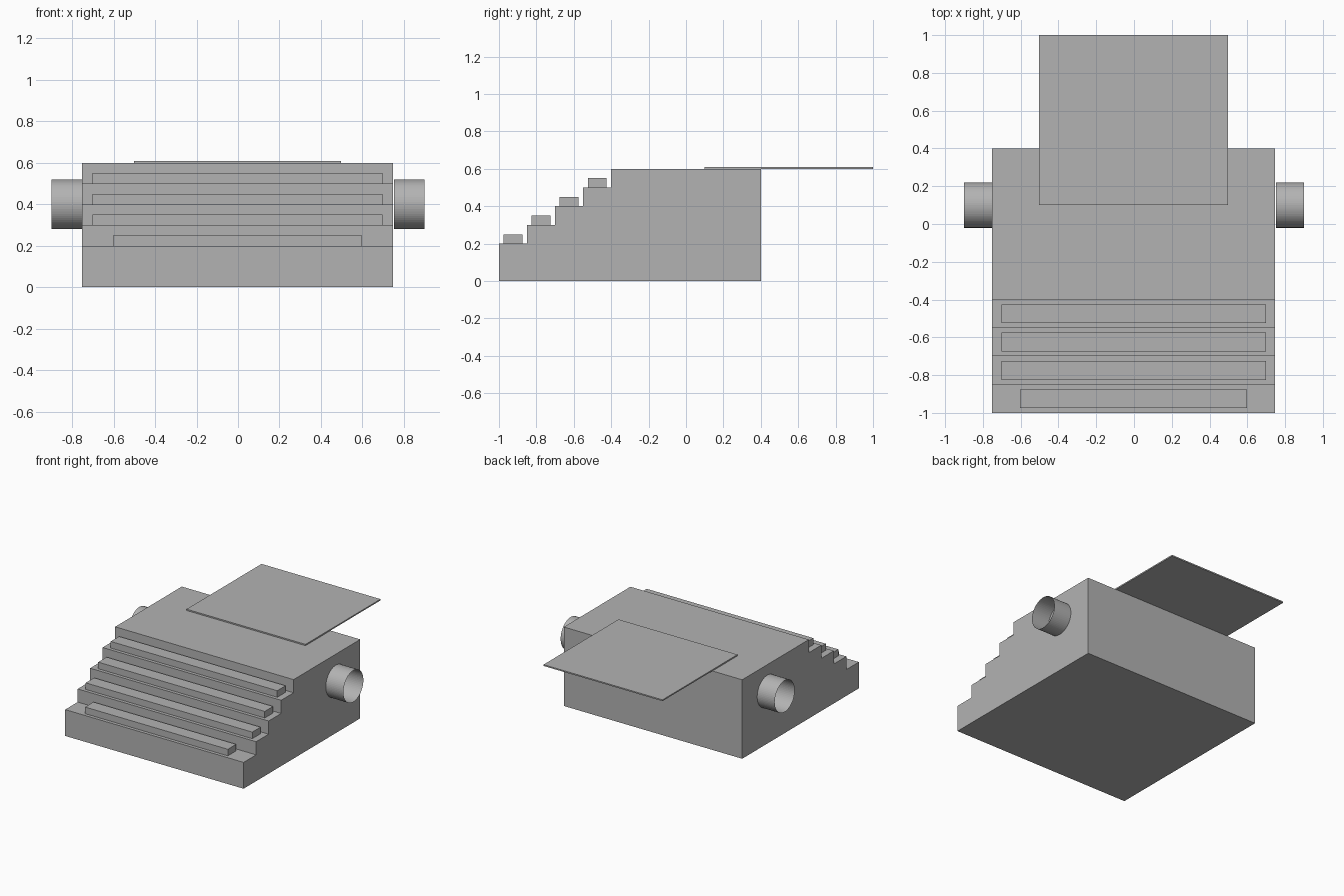
import bpy, bmesh, math
from mathutils import Matrix

if "Cube" in bpy.data.objects:
    bpy.data.objects.remove(bpy.data.objects["Cube"])

DX = -0.0025  # body sits a hair left of the knobs' centre

grey = bpy.data.materials.new("dark_grey")
grey.diffuse_color = (0.45, 0.45, 0.45, 1)
grey.use_nodes = True
grey.node_tree.nodes["Principled BSDF"].inputs["Base Color"].default_value = grey.diffuse_color


def finish(name, bm):
    mesh = bpy.data.meshes.new(name)
    bmesh.ops.recalc_face_normals(bm, faces=bm.faces)
    bm.to_mesh(mesh)
    bm.free()
    mesh.materials.append(grey)
    obj = bpy.data.objects.new(name, mesh)
    bpy.context.collection.objects.link(obj)
    return obj


def box(name, half, y, z):
    bm = bmesh.new()
    bmesh.ops.create_cube(bm, size=1)
    for v in bm.verts:
        v.co = [lo + (c + 0.5) * (hi - lo)
                for c, (lo, hi) in zip(v.co, ((DX - half, DX + half), y, z))]
    return finish(name, bm)


# Stepped body: side profile extruded across x
profile = [(0.4, 0), (-1, 0)]
for i in range(4):
    y, z = -1 + 0.15 * i, 0.2 + 0.1 * i
    profile += [(y, z), (y + 0.15, z)]
profile += [(-0.4, 0.6), (0.4, 0.6)]
bm = bmesh.new()
side = bm.faces.new([bm.verts.new((DX - 0.75, y, z)) for y, z in profile])
ext = bmesh.ops.extrude_face_region(bm, geom=[side], use_keep_orig=True)
bmesh.ops.translate(bm, vec=(1.5, 0, 0),
                    verts=[g for g in ext["geom"] if isinstance(g, bmesh.types.BMVert)])
finish("body", bm)

# Key rows, one on each step; the lowest is the shorter space bar
for i in range(4):
    y, z = -0.975 + 0.15 * i, 0.2 + 0.1 * i
    box(f"key_row_{i}" if i else "space_bar", 0.7 if i else 0.6, (y, y + 0.1), (z, z + 0.05))

# Paper sheet
box("paper", 0.5, (0.1, 1.0), (0.6, 0.61))

# Open-ended roller knobs on both sides
for name, x in (("left_knob", -0.826), ("right_knob", 0.826)):
    bm = bmesh.new()
    bmesh.ops.create_cone(bm, cap_ends=False, segments=64, radius1=0.12, radius2=0.12, depth=0.148,
                          matrix=Matrix.Translation((x, 0.1, 0.4)) @ Matrix.Rotation(math.pi / 2, 4, 'Y'))
    finish(name, bm)
